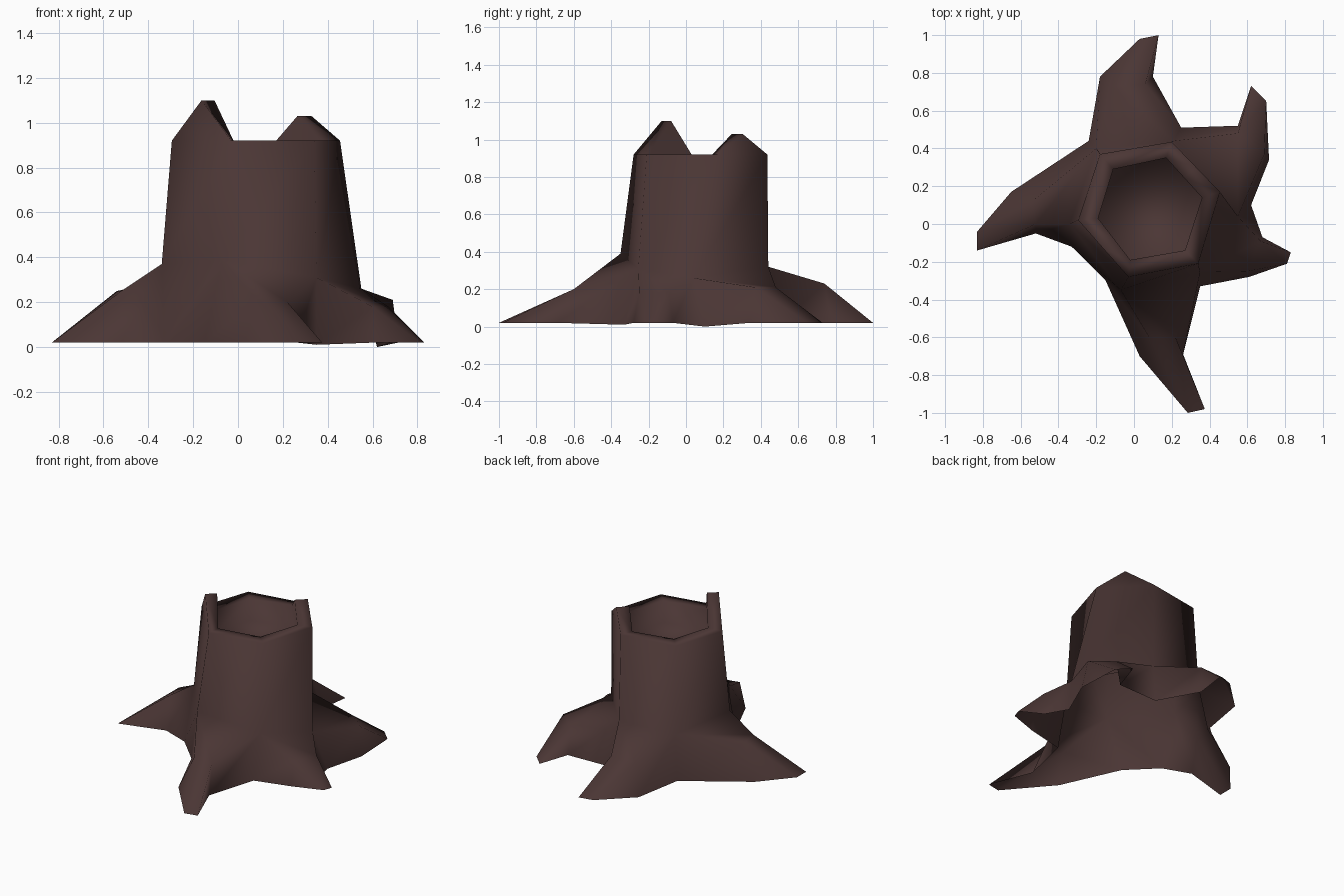
import bpy
import bmesh

cube = bpy.data.objects.get("Cube")
if cube:
    bpy.data.objects.remove(cube, do_unlink=True)

bark = bpy.data.materials.new("dark_brown_bark")
bark.use_nodes = True
color = (0.07, 0.037, 0.035, 1)
bark.diffuse_color = color
shader = bark.node_tree.nodes["Principled BSDF"]
shader.inputs["Base Color"].default_value = color
shader.inputs["Roughness"].default_value = 0.9

RIM, GROUND, FLOOR = 0.92, 0.02, 0.77

# Six trunk corners, counter-clockwise: rim, inner rim, flare above the roots, ground
outer = [(-0.295, 0.02), (-0.03, -0.28), (0.34, -0.21), (0.455, 0.17), (0.20, 0.435), (-0.18, 0.37)]
inner = [(-0.19, 0.03), (-0.02, -0.19), (0.27, -0.14), (0.36, 0.14), (0.17, 0.35), (-0.11, 0.29)]
flare = [(-0.34, 0.0, 0.37), (-0.07, -0.35, 0.39), (0.35, -0.255, 0.31),
         (0.55, 0.04, 0.26), (0.21, 0.44, 0.32), (-0.20, 0.40, 0.32)]
ground = [(-0.33, -0.12), (-0.15, -0.30), (0.35, -0.33), (0.62, 0.10), (0.25, 0.51), (-0.24, 0.44)]

# Splinters rise from the middle of these rim sides
peaks = {0: 1.10, 3: 1.03}

# Roots by trunk side: left and right elbow, left and right tip, left and right ridge, ridge height
roots = {
    1: ((0.03, -0.70), (0.26, -0.69), (0.285, -1.0), (0.375, -0.98), (0.08, -0.60), (0.22, -0.60), 0.20),
    2: ((0.61, -0.28), (0.68, -0.07), (0.81, -0.21), (0.83, -0.15), (0.60, -0.25), (0.67, -0.09), 0.18),
    3: ((0.715, 0.34), (0.55, 0.52), (0.70, 0.65), (0.62, 0.73), (0.69, 0.37), (0.55, 0.48), 0.21),
    4: ((0.10, 0.78), (-0.18, 0.78), (0.13, 1.0), (0.03, 0.98), (0.06, 0.74), (-0.12, 0.73), 0.23),
    5: ((-0.65, 0.17), (-0.52, -0.05), (-0.83, -0.04), (-0.83, -0.14), (-0.54, 0.12), (-0.52, 0.0), 0.25),
}

bm = bmesh.new()


def vert(p, z):
    return bm.verts.new((p[0], p[1], z))


def ring(points, z):
    return [vert(p, z) for p in points]


def face(*verts):
    bm.faces.new(verts)


top, lip, floor = ring(outer, RIM), ring(inner, RIM), ring(inner, FLOOR)
low = [bm.verts.new(p) for p in flare]
base = ring(ground, GROUND)
base[2].co.z = 0.01
base[3].co.z = 0

for i in range(6):
    j = (i + 1) % 6
    # Trunk side, rim and hollow, with an optional splinter
    face(low[i], low[j], top[j], top[i])
    face(lip[i], lip[j], floor[j], floor[i])
    if i in peaks:
        a = vert((top[i].co + top[j].co) / 2, peaks[i])
        b = vert((lip[i].co + lip[j].co) / 2, peaks[i])
        face(top[i], top[j], a)
        face(top[i], a, b, lip[i])
        face(a, top[j], lip[j], b)
        face(lip[i], b, lip[j])
    else:
        face(top[i], top[j], lip[j], lip[i])

    # Plain flare where no root grows
    if i not in roots:
        face(base[i], base[j], low[j], low[i])
        continue

    # Root: a bent arm tapering to a flat tip, open underneath
    *points, height = roots[i]
    elbow_l, elbow_r, tip_l, tip_r = ring(points[:4], GROUND)
    ridge_l, ridge_r = ring(points[4:], height)
    face(low[i], ridge_l, ridge_r, low[j])
    face(base[i], elbow_l, ridge_l, low[i])
    face(elbow_r, base[j], low[j], ridge_r)
    face(elbow_l, tip_l, ridge_l)
    face(tip_l, tip_r, ridge_r, ridge_l)
    face(tip_r, elbow_r, ridge_r)

# Floor of the hollow
face(*floor)

bmesh.ops.recalc_face_normals(bm, faces=bm.faces[:])
for f in bm.faces:
    f.smooth = True
mesh = bpy.data.meshes.new("tree_stump")
bm.to_mesh(mesh)
bm.free()
mesh.materials.append(bark)
stump = bpy.data.objects.new("tree_stump", mesh)
bpy.context.collection.objects.link(stump)
